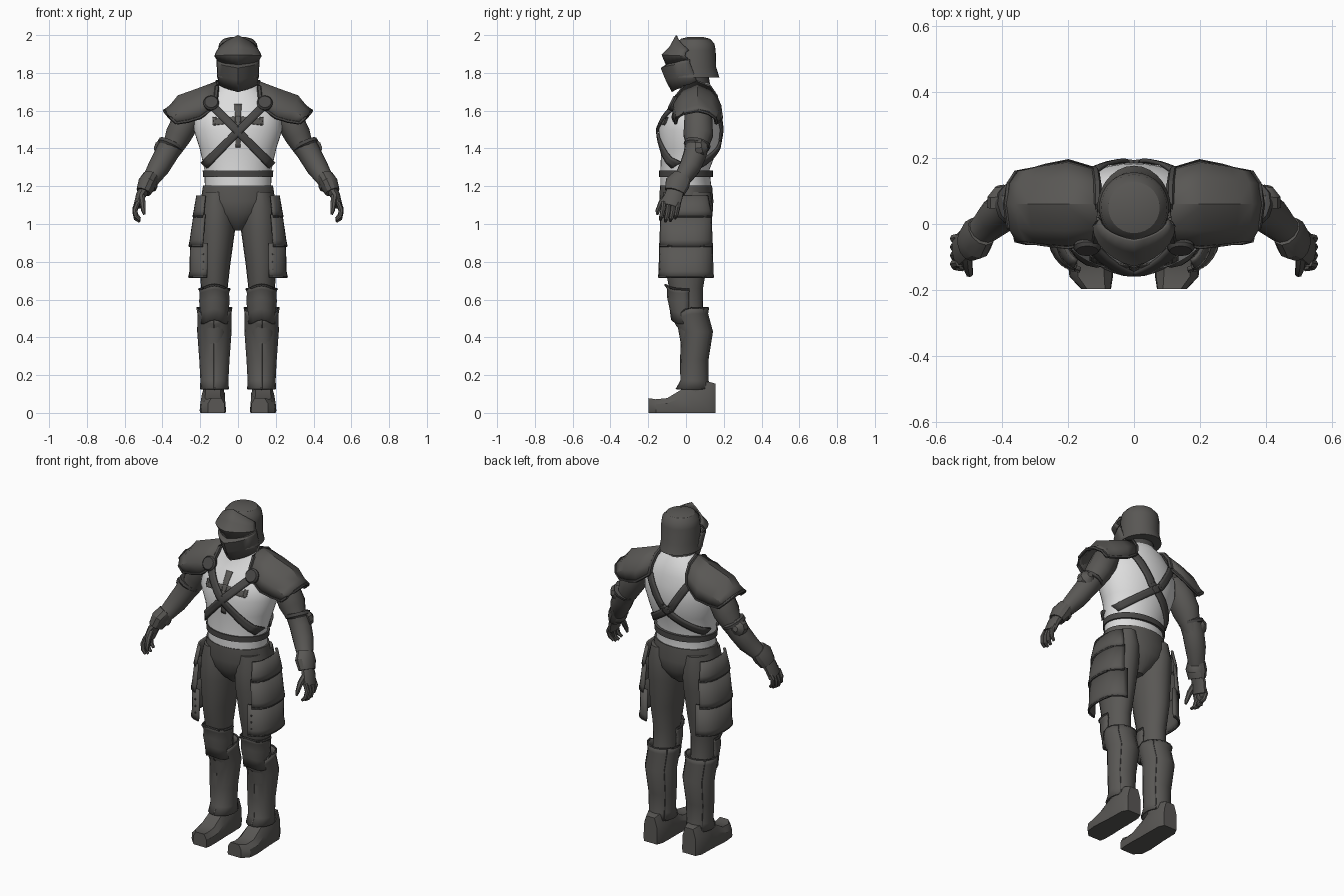
import bpy, bmesh, math
from mathutils import Vector

if "Cube" in bpy.data.objects:
    bpy.data.objects.remove(bpy.data.objects["Cube"])

def material(name, c):
    m = bpy.data.materials.new(name)
    m.diffuse_color = (*c, 1)
    m.use_nodes = True
    m.node_tree.nodes["Principled BSDF"].inputs["Base Color"].default_value = m.diffuse_color
    return m

PLATE = material("dark plate", (0.1, 0.096, 0.09))
TRIM = material("darker trim", (0.066, 0.064, 0.062))
CLOTH = material("pale cloth", (0.72, 0.72, 0.72))

def grid(name, rows, mat, closed=False, cap=False, thick=0, mirror=True):
    """Skin a list of point rows; optional end caps, thickness and x mirror."""
    bm = bmesh.new()
    vs = [[bm.verts.new(p) for p in r] for r in rows]
    n = len(rows[0])
    for a, b in zip(vs, vs[1:]):
        for i in range(n if closed else n - 1):
            j = (i + 1) % n
            bm.faces.new((a[i], a[j], b[j], b[i]))
    if cap:
        bm.faces.new(vs[0][::-1])
        bm.faces.new(vs[-1])
    bmesh.ops.recalc_face_normals(bm, faces=bm.faces)
    me = bpy.data.meshes.new(name)
    bm.to_mesh(me)
    bm.free()
    me.materials.append(mat)
    ob = bpy.data.objects.new(name, me)
    bpy.context.collection.objects.link(ob)
    if thick:
        s = ob.modifiers.new("thickness", 'SOLIDIFY')
        s.thickness, s.offset = thick, 0
    if mirror:
        ob.modifiers.new("mirror", 'MIRROR').use_mirror_merge = False
    return ob

def spow(v, p):
    return math.copysign(abs(v) ** p, v)

def ring(x, y, z, rx, ry, n=24, a0=0, a1=360, full=True, p=1, lift=None):
    """Horizontal ellipse or arc; angle 0 is +x, -90 is the front."""
    out = []
    for i in range(n):
        a = math.radians(a0 + (a1 - a0) * i / (n if full else n - 1))
        dz = lift(a) if lift else 0
        out.append((x + rx * spow(math.cos(a), p), y + ry * spow(math.sin(a), p), z + dz))
    return out

def loft(name, rings, mat, n=24, mirror=True, **k):
    return grid(name, [ring(*r, n=n, **k) for r in rings], mat, True, True, 0, mirror)

def limb(name, path, mat, n=14, mirror=True):
    """Tube along a path of (x, y, z, side radius, front-back radius)."""
    P = [Vector(p[:3]) for p in path]
    rows = []
    for i, p in enumerate(path):
        t = (P[min(i + 1, len(P) - 1)] - P[max(i - 1, 0)]).normalized()
        u = Vector((0, 1, 0)) if abs(t.y) < .9 else Vector((0, 0, 1))
        v = (u - t * u.dot(t)).normalized()
        w = t.cross(v)
        rows.append([P[i] + w * p[3] * math.cos(a) + v * p[-1] * math.sin(a)
                     for a in (2 * math.pi * k / n for k in range(n))])
    return grid(name, rows, mat, True, True, 0, mirror)

def cord(name, pts, r, mat=TRIM):
    return limb(name, [(*p, r) for p in pts], mat, 6)

# Torso: pale surcoat as stacked ellipses
TORSO = [(0, 0, 1.18, .175, .135), (0, -.005, 1.29, .178, .13), (0, .018, 1.40, .203, .15),
         (0, .02, 1.50, .235, .166), (0, .035, 1.58, .23, .148), (0, .05, 1.64, .2, .12),
         (0, .06, 1.70, .14, .095), (0, .05, 1.75, .08, .07)]
loft("surcoat", TORSO, CLOTH, 40, False)

def torso_y(x, z, side, off):
    for a, b in zip(TORSO, TORSO[1:]):
        if z <= b[2]:
            break
    t = min(1, max(0, (z - a[2]) / (b[2] - a[2])))
    cy, rx, ry = [a[k] + (b[k] - a[k]) * t for k in (1, 3, 4)]
    return cy + side * ((ry + off) * math.sqrt(max(0, 1 - (x / (rx + off)) ** 2)))

def strip(name, pts, width, side, off, thick, mat, mirror):
    """Band laid on the torso along a polyline of (x, z) points."""
    rows = []
    for p0, p1 in zip(pts, pts[1:]):
        a, b = Vector(p0), Vector(p1)
        d = (b - a).normalized()
        perp = Vector((-d.y, d.x))
        for i in range(13):
            t = i / 12
            row = []
            for s in (-1, -.33, .33, 1):
                q = a.lerp(b, t) + perp * s * width(t)
                row.append((q.x, torso_y(q.x, q.y, side, off), q.y))
            rows.append(row)
    grid(name, rows, mat, False, False, thick, mirror)

flare = lambda t: .013 + .011 * abs(2 * t - 1) ** 3
strip("emblem_upright", [(0, 1.405), (0, 1.635)], lambda t: .014 + .006 * t ** 4, -1, .004, .004, PLATE, False)
strip("emblem_crossbar", [(-.13, 1.538), (0, 1.555), (.13, 1.538)], lambda t: .016, -1, .004, .004, PLATE, False)
strip("emblem_serif", [(.125, 1.527), (.125, 1.565)], lambda t: .01, -1, .004, .004, PLATE, True)
strip("front_strap", [(-.145, 1.635), (.178, 1.31)], lambda t: .021, -1, .009, .012, TRIM, True)
strip("back_strap", [(-.13, 1.62), (-.03, 1.46), (.178, 1.31)], lambda t: .021, 1, .009, .012, TRIM, True)
loft("belt", [(0, 0, 1.25, .185, .142), (0, 0, 1.283, .187, .142)], TRIM, 40, False)
loft("collar", [(0, .05, 1.67, .1, .09), (0, .05, 1.72, .085, .08), (0, .04, 1.82, .075, .075)], TRIM, 20, False)
# Round strap buckles
limb("buckle", [(.142, -.035, 1.625, .036), (.142, -.072, 1.642, .042), (.142, -.082, 1.647, .034)], TRIM, 16)

# Pauldrons: faceted roof-shaped plates over each shoulder, with raised borders
rows = []
for xa, xe, zt, ze, y0, y1 in [(.11, .125, 1.75, 1.62, -.055, .165), (.21, .20, 1.712, 1.565, -.068, .188),
                               (.315, .265, 1.675, 1.545, -.06, .175), (.355, .30, 1.625, 1.54, -.055, .165),
                               (.388, .325, 1.60, 1.535, -.055, .16)]:
    ym = .06
    rows.append([(xe + (xa - xe) * s, ym + (y1 - ym if c > 0 else ym - y0) * c, ze + (zt - ze) * h)
                 for c, s, h in ((-1, 0, 0), (-.94, .5, .42), (-.6, .85, .8), (0, 1, 1),
                                 (.6, .85, .8), (.94, .5, .42), (1, 0, 0))])
grid("pauldron", rows, PLATE, thick=.014)
cord("pauldron_outer_rim", rows[-1], .01)
cord("pauldron_inner_rim", rows[0], .013)
for k in (0, -1):
    cord("pauldron_lower_rim", [r[k] for r in rows], .01)

# Helmet dome and pointed visor
loft("helmet", [(0, .045, 1.775, .112, .132), (0, .045, 1.83, .106, .115), (0, .05, 1.92, .106, .107),
                (0, .05, 1.955, .1, .1), (0, .05, 1.98, .078, .078), (0, .05, 1.99, .04, .04)], PLATE, 28, False)

def visor(name, sections, mat=PLATE):
    rows = []
    for yn, zn, xs, ys, zs in sections:
        row = []
        for i in range(-6, 7):
            u = i / 6
            row.append((xs * math.sin(u * math.pi / 2), yn + (ys - yn) * abs(u) ** 1.4, zn + (zs - zn) * abs(u)))
        rows.append(row)
    grid(name, rows, mat, thick=.008, mirror=False)

visor("visor", [(-.072, 1.70, .1, .06, 1.745), (-.105, 1.765, .106, .045, 1.79), (-.13, 1.825, .11, .02, 1.855),
                (-.09, 1.85, .11, .02, 1.87)])
visor("brow_guard", [(-.10, 1.835, .112, .01, 1.875), (-.125, 1.895, .122, -.005, 1.89),
                     (-.085, 1.935, .112, .0, 1.91), (-.05, 1.998, .103, .015, 1.92)])

# Arms
limb("upper_arm", [(.22, .06, 1.63, .06), (.265, .065, 1.565, .075), (.315, .065, 1.47, .07, .08),
                   (.348, .06, 1.40, .054), (.375, .05, 1.36, .05)], PLATE)
limb("forearm_guard", [(.352, .06, 1.425, .066), (.358, .057, 1.41, .064), (.385, .045, 1.36, .061),
                       (.42, .02, 1.30, .058), (.465, -.025, 1.23, .044), (.472, -.033, 1.215, .05),
                       (.48, -.04, 1.20, .05)], PLATE, 12)
limb("elbow_rim", [(.349, .062, 1.432, .06), (.351, .061, 1.426, .071), (.359, .057, 1.412, .071),
                   (.361, .056, 1.405, .06)], TRIM, 12)
limb("elbow_cop", [(.395, .06, 1.40, .052), (.402, .092, 1.405, .044), (.407, .115, 1.41, .015)], PLATE, 10)
limb("wrist_guard", [(.462, -.02, 1.25, .044, .052), (.48, -.045, 1.215, .05, .066), (.50, -.06, 1.17, .04, .055)], PLATE, 12)
# Hands with curled fingers
limb("palm", [(.485, -.045, 1.20, .03, .042), (.515, -.065, 1.15, .026, .05), (.532, -.08, 1.095, .022, .05)], PLATE, 10)
for i in range(4):
    y = -.118 + i * .026
    e = (0, .012, .008, -.01)[i]
    limb("finger", [(.53, y, 1.115, .013), (.546, y - .004, 1.075 - e, .0135), (.54, y - .012, 1.04 - e, .012),
                    (.52, y - .018, 1.022 - e * .7, .008)], PLATE, 7)
limb("thumb", [(.51, -.09, 1.155, .018), (.505, -.13, 1.115, .016), (.50, -.15, 1.07, .012), (.495, -.152, 1.05, .007)], PLATE, 7)

# Hips and legs
loft("hips", [(0, 0, 1.205, .185, .138), (0, .002, 1.12, .198, .143), (0, .005, 1.06, .165, .135),
              (0, .005, 1.0, .085, .1), (0, .005, .965, .03, .06)], PLATE, 28, False)
loft("leg", [(.115, .005, 1.17, .07, .125), (.113, .005, 1.08, .098, .138), (.115, .0, .97, .1, .132),
             (.123, 0, .8, .084, .115), (.125, 0, .66, .07, .09), (.125, .015, .55, .066, .075),
             (.128, .045, .35, .068, .07), (.13, .05, .1, .055, .06)], PLATE, 20)

# Hip skirt: three overlapping curved plates with rims and rivets
for z0, z1, r0, r1, y0, y1, sweep in [(1.15, 1.04, .085, .105, .12, .142, 66), (1.05, .885, .1, .126, .138, .144, 70),
                                      (.90, .72, .118, .127, .138, .144, 80)]:
    arc = dict(n=13, a0=-sweep, a1=sweep, full=False, p=.75)
    low = ring(.13, 0, z1, r1, y1, **arc)
    grid("hip_plate", [ring(.13, 0, z0, r0, y0, **arc), ring(.13, 0, z1 + .03, r1 - .006, y1 - .003, **arc), low],
         PLATE, thick=.012)
    cord("hip_plate_rim", low, .007)
for z in (.76, .80, .84):
    limb("rivet", [(.185, -.13, z, .006), (.185, -.144, z, .005)], TRIM, 6)

# Knee cops
peak = lambda a: .022 * max(0, -math.sin(a)) ** 4
arc = dict(n=11, a0=-190, a1=10, full=False, lift=peak)
knee = [ring(.125, 0, z, rx, ry, **arc) for z, rx, ry in
        [(.655, .08, .108), (.635, .074, .096), (.59, .077, .095), (.53, .07, .082), (.47, .066, .074)]]
grid("knee_cop", knee, PLATE, thick=.01)
cord("knee_rim", knee[0], .007)

# Greaves with notched top, calf bulge and flared hem
dip = lambda a: -.055 * max(0, -math.sin(a)) ** 2
greave = [ring(.125, y, z, rx, ry, n=16, lift=dip if i < 2 else None) for i, (z, y, rx, ry) in enumerate(
    [(.555, .032, .09, .085), (.525, .03, .085, .082), (.43, .058, .086, .08), (.28, .044, .075, .07),
     (.17, .045, .069, .07), (.125, .038, .072, .088)])]
grid("greave", greave, PLATE, True, thick=.01)
cord("greave_top_rim", greave[0] + greave[0][:1], .006)
cord("greave_front_ridge", [r[12] for r in greave], .006, PLATE)
for k in (2, 6):
    cord("greave_back_seam", [r[k] for r in greave], .006)

# Boots: chamfered sections from heel to toe
rows = []
for y, x, w, h in [(.155, .128, .045, .155), (.12, .13, .062, .165), (.03, .13, .064, .155), (-.03, .132, .066, .12),
                   (-.10, .133, .07, .078), (-.16, .13, .066, .072), (-.198, .115, .045, .078)]:
    rows.append([(x + a * w, y, b * h) for a, b in
                 ((-.95, 0), (.95, 0), (1, .15), (.95, .65), (.6, 1), (-.6, 1), (-.95, .65), (-1, .15))])
grid("boot", rows, PLATE, True, True)

# Smooth shading with sharp edges kept
for o in bpy.context.collection.objects:
    o.select_set(True)
    bpy.context.view_layer.objects.active = o
bpy.ops.object.shade_smooth_by_angle(angle=math.radians(32))
